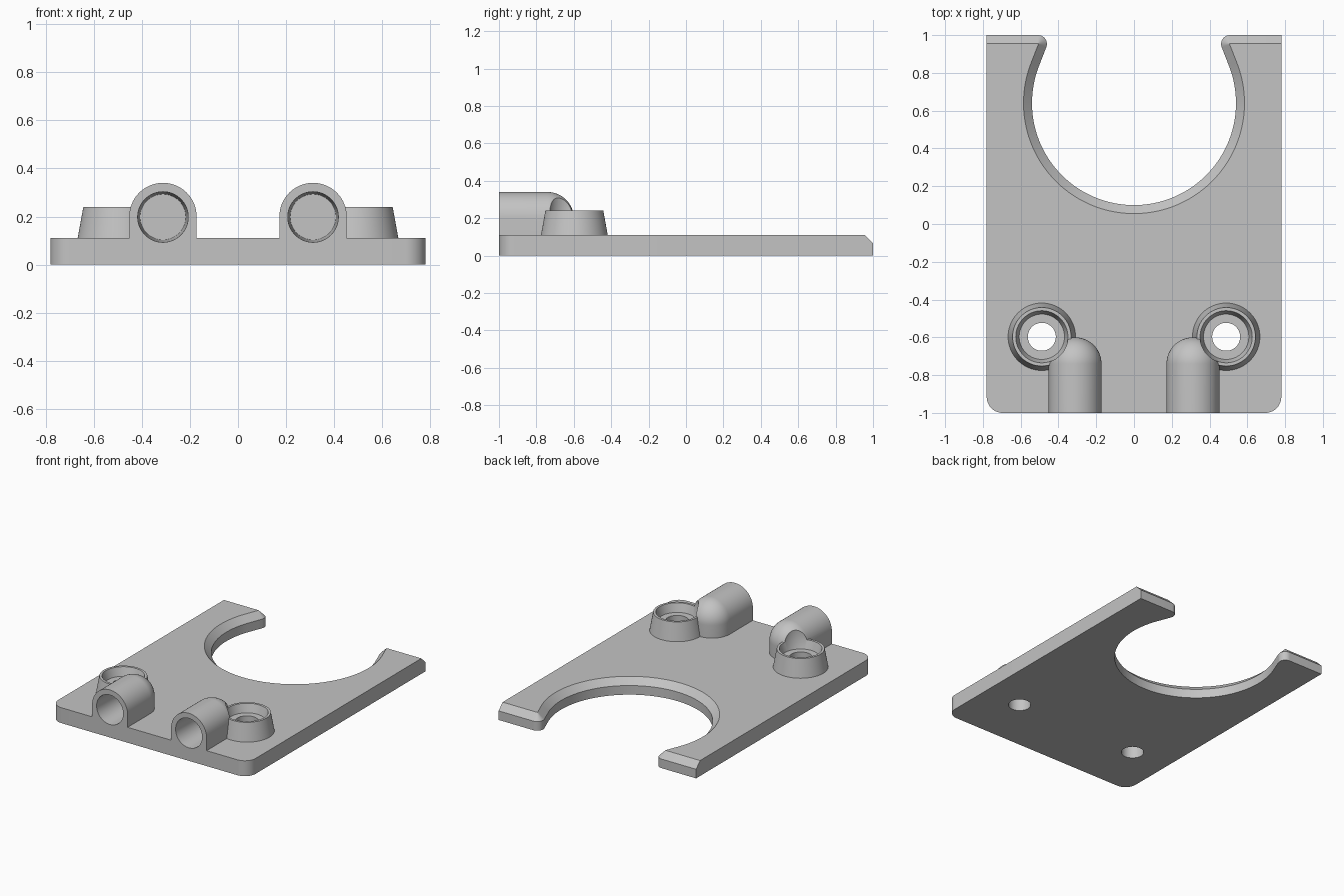
import bpy, bmesh
from math import sin, cos, radians, atan2, acos, hypot, pi
from mathutils import Vector

if "Cube" in bpy.data.objects:
    bpy.data.objects.remove(bpy.data.objects["Cube"], do_unlink=True)

grey = bpy.data.materials.new("plain grey")
colour = (0.55, 0.55, 0.55, 1)
grey.use_nodes = True
grey.diffuse_color = colour
grey.node_tree.nodes["Principled BSDF"].inputs["Base Color"].default_value = colour

PLATE_H, BEVEL = 0.11, 0.045


def finish(name, bm):
    bmesh.ops.recalc_face_normals(bm, faces=bm.faces)
    mesh = bpy.data.meshes.new(name)
    bm.to_mesh(mesh)
    bm.free()
    mesh.materials.append(grey)
    obj = bpy.data.objects.new(name, mesh)
    bpy.context.collection.objects.link(obj)
    return obj


def hull(name, points):
    """Convex solid around a set of points."""
    bm = bmesh.new()
    for p in points:
        bm.verts.new(p)
    bmesh.ops.remove_doubles(bm, verts=bm.verts, dist=1e-5)
    bmesh.ops.convex_hull(bm, input=bm.verts)
    bmesh.ops.dissolve_limit(bm, angle_limit=0.002, verts=bm.verts, edges=bm.edges)
    return finish(name, bm)


def turned(name, centre, rings, along_y=False, n=64):
    """Round solid from (radius, position) rings along z or y."""
    pts = []
    for r, h in rings:
        for i in range(n):
            a, b = r * cos(2 * pi * i / n), r * sin(2 * pi * i / n)
            pts.append(Vector(centre) + Vector((a, h, b) if along_y else (a, b, h)))
    return hull(name, pts)


def arc(cx, cy, r, start, end, n):
    steps = [start + (end - start) * i / n for i in range(n + 1)]
    return [(cx + r * cos(a), cy + r * sin(a)) for a in steps]


def make_plate():
    # Round notch running tangentially into rounded tips
    cy, r = 0.64, 0.54
    tx, ty, tr = 0.508, 0.953, 0.047
    dx, dy = tx, ty - cy
    tangent = atan2(dy, dx) - acos((r + tr) / hypot(dx, dy))

    def half(inset):
        pts = arc(0, cy, r + inset, -pi / 2, tangent, 40)
        pts += arc(tx, ty, tr - inset, tangent + pi, pi / 2, 14)
        pts.append((0.78, 1 - inset))
        pts += arc(0.695, -0.915, 0.085, 0, -pi / 2, 12)
        return pts + [(-x, y) for x, y in reversed(pts[1:])]

    bm = bmesh.new()
    layers = [(0, 0), (0, PLATE_H - BEVEL), (BEVEL, PLATE_H)]
    loops = [[bm.verts.new((x, y, z)) for x, y in half(inset)] for inset, z in layers]
    for low, high in zip(loops, loops[1:]):
        for i in range(len(low)):
            j = (i + 1) % len(low)
            bm.faces.new((low[i], low[j], high[j], high[i]))
    bm.faces.new(loops[0][::-1])
    bm.faces.new(loops[-1])
    return finish("mounting_plate", bm)


def make_socket(x):
    # Arched housing with a domed rear end
    r, zc, yc = 0.14, 0.20, -0.74
    profile = [(r, 0.05)] + arc(0, zc, r, 0, pi / 2, 16)
    pts = []
    for s, z in profile:
        pts += [(x + s, -1, z), (x - s, -1, z)]
        pts += [(x + px, py, z) for px, py in arc(0, yc, s, 0, pi, 32)]
    return hull("socket_housing", pts)


def combine(target, tool, operation):
    mod = target.modifiers.new(operation.lower(), "BOOLEAN")
    mod.operation, mod.solver, mod.object = operation, "EXACT", tool
    bpy.context.view_layer.objects.active = target
    bpy.ops.object.modifier_apply(modifier=mod.name)
    bpy.data.objects.remove(tool, do_unlink=True)


plate = make_plate()

for side in (-1, 1):
    boss_at = (side * 0.488, -0.597, 0)
    # Tapered screw boss and socket housing
    combine(plate, turned("screw_boss", boss_at, [(0.184, 0.08), (0.155, 0.24)]), "UNION")
    combine(plate, make_socket(side * 0.312), "UNION")

for side in (-1, 1):
    boss_at = (side * 0.488, -0.597, 0)
    # Screw head recess, screw hole and blind socket bore
    combine(plate, turned("recess_cutter", boss_at,
                          [(0.12, 0.18), (0.138, 0.24), (0.138, 0.5)]), "DIFFERENCE")
    combine(plate, turned("hole_cutter", boss_at, [(0.074, -0.1), (0.074, 0.3)]), "DIFFERENCE")
    combine(plate, turned("bore_cutter", (side * 0.312, 0, 0.198),
                          [(0.107, -1.05), (0.095, -0.72)], along_y=True), "DIFFERENCE")

bpy.ops.object.select_all(action="DESELECT")
plate.select_set(True)
bpy.context.view_layer.objects.active = plate
bpy.ops.object.shade_smooth_by_angle(angle=radians(30))
